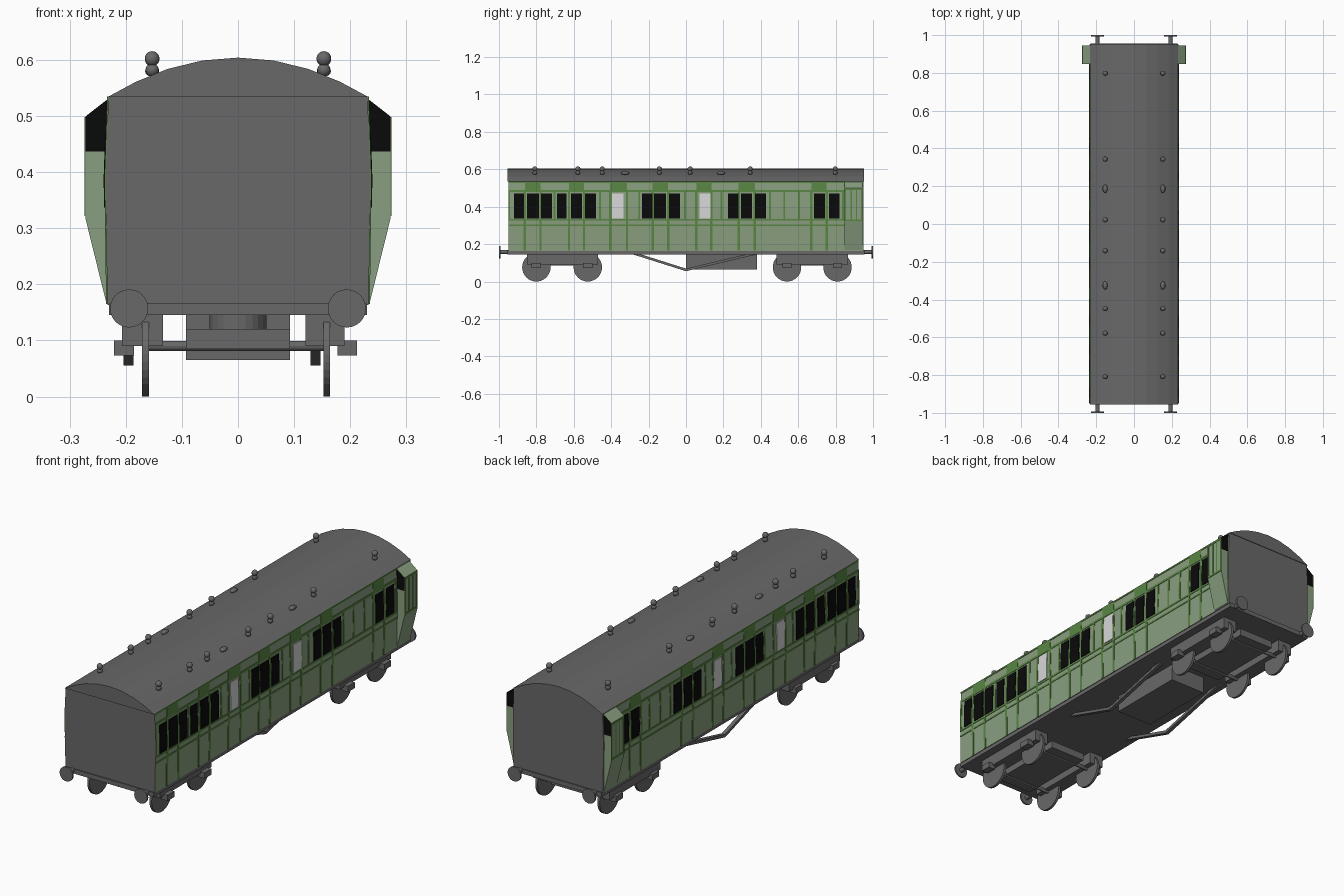
import bpy, bmesh, math
from mathutils import Matrix, Vector

if "Cube" in bpy.data.objects:
    bpy.data.objects.remove(bpy.data.objects["Cube"])


def material(name, rgb):
    m = bpy.data.materials.new(name)
    m.diffuse_color = (*rgb, 1)
    m.use_nodes = True
    m.node_tree.nodes["Principled BSDF"].inputs["Base Color"].default_value = m.diffuse_color
    return m


GREY = material("dark grey", (0.14, 0.14, 0.14))
PALE = material("pale green", (0.25, 0.345, 0.215))
GREEN = material("bead green", (0.10, 0.235, 0.055))
BLACK = material("window black", (0.003, 0.003, 0.003))
WHITE = material("frosted white", (0.68, 0.68, 0.68))


def finish(bm, name, mats, rule=None, smooth=False):
    bmesh.ops.recalc_face_normals(bm, faces=bm.faces)
    bm.normal_update()
    for f in bm.faces:
        f.smooth = smooth
        if rule:
            f.material_index = rule(f)
    me = bpy.data.meshes.new(name)
    bm.to_mesh(me)
    bm.free()
    for m in mats:
        me.materials.append(m)
    ob = bpy.data.objects.new(name, me)
    bpy.context.collection.objects.link(ob)
    return ob


def prism(bm, profile, y0, y1, s=1):
    """Extrude an x-z outline along y, s=-1 flips it to the other side."""
    a = [bm.verts.new((s * x, y0, z)) for x, z in profile]
    b = [bm.verts.new((s * x, y1, z)) for x, z in profile]
    bm.faces.new(a)
    bm.faces.new(b[::-1])
    n = len(a)
    for i in range(n):
        bm.faces.new((a[i], b[i], b[(i + 1) % n], a[(i + 1) % n]))


def box(bm, x0, x1, y0, y1, z0, z1):
    prism(bm, [(x0, z0), (x1, z0), (x1, z1), (x0, z1)], y0, y1)


def cyl(bm, c, r, depth, axis, seg=24):
    rot = {'X': Matrix.Rotation(math.pi / 2, 4, 'Y'),
           'Y': Matrix.Rotation(math.pi / 2, 4, 'X'), 'Z': Matrix()}[axis]
    bmesh.ops.create_cone(bm, cap_ends=True, segments=seg, radius1=r, radius2=r,
                          depth=depth, matrix=Matrix.Translation(c) @ rot)


def side_x(z):
    """Half width of the gently bowed side at height z."""
    if z < 0.39:
        return 0.233 + (z - 0.165) / 0.225 * 0.003
    return 0.236 - (z - 0.39) / 0.145 * 0.005


def plate(bm, y0, y1, z0, z1, out=0.002):
    """Thin plate following the bowed side, on both sides."""
    zs = [z0] + ([0.39] if z0 < 0.39 < z1 else []) + [z1]
    prof = [(side_x(z) + out, z) for z in zs] + [(side_x(z) - 0.002, z) for z in zs[::-1]]
    for s in (1, -1):
        prism(bm, prof, y0, y1, s)


# body: grey ends, pale green sides
bm = bmesh.new()
half = [(0.233, 0.163), (0.236, 0.39), (0.231, 0.535)]
prism(bm, half + [(-x, z) for x, z in half[::-1]], -0.95, 0.95)
finish(bm, "coach_body", [GREY, PALE], lambda f: 1 if abs(f.normal.x) > 0.7 else 0)

# faceted arched roof
bm = bmesh.new()
arc = [(0.232, 0.534), (0.182, 0.561), (0.125, 0.584), (0.063, 0.599)]
prism(bm, arc + [(0, 0.604)] + [(-x, z) for x, z in arc[::-1]], -0.955, 0.953)
finish(bm, "roof", [GREY])

# windows
bm = bmesh.new()
for y0, y1 in [(-.92, -.867), (-.85, -.787), (-.775, -.717), (-.69, -.64),
               (-.615, -.557), (-.54, -.482), (-.235, -.18), (-.17, -.107),
               (-.09, -.033), (.225, .28), (.295, .353), (.37, .428),
               (.685, .742), (.765, .822)]:
    plate(bm, y0, y1, 0.337, 0.47, 0.0035)
finish(bm, "dark_windows", [BLACK])
bm = bmesh.new()
for y0 in (-.395, .072):
    plate(bm, y0, y0 + .06, 0.337, 0.47, 0.0035)
finish(bm, "frosted_windows", [WHITE])

# beading: long rails, door edges and door tops
bm = bmesh.new()
for z0, z1 in [(.298, .306), (.325, .334), (.478, .489), (.527, .535)]:
    plate(bm, -.95, .85, z0, z1)
for y0, y1 in [(-.862, -.778), (-.625, -.545), (-.405, -.315), (-.178, -.095),
               (.055, .135), (.282, .368), (.67, .752)]:
    plate(bm, y0, y1, .489, .527)
    for y in (y0, y1):
        plate(bm, y - .006, y + .006, .165, .298)
        plate(bm, y - .006, y + .006, .306, .325)
        plate(bm, y - .006, y + .006, .334, .478)
for y in (-.945, -.703, -.46, -.25, -.005, .19, .45, .525, .605, .84):
    plate(bm, y - .005, y + .005, .334, .478)
finish(bm, "side_beading", [GREEN])

# guard lookouts: green below, black glazed ends above
bm = bmesh.new()
for s in (1, -1):
    prism(bm, [(.225, .168), (.235, .168), (.272, .318), (.272, .437), (.225, .437)], .848, .944, s)
finish(bm, "lookout_lower", [PALE])
bm = bmesh.new()
for s in (1, -1):
    prism(bm, [(.225, .437), (.272, .437), (.272, .499), (.231, .531), (.225, .531)], .848, .944, s)
finish(bm, "lookout_upper", [PALE, BLACK], lambda f: 1 if abs(f.normal.y) > 0.9 else 0)
bm = bmesh.new()
for s in (1, -1):
    for y0, y1, z0, z1 in [(.848, .944, .322, .332), (.848, .944, .488, .498), (.848, .856, .332, .488),
                           (.880, .888, .332, .488), (.908, .914, .332, .488), (.936, .944, .332, .488)]:
        prism(bm, [(.27, z0), (.274, z0), (.274, z1), (.27, z1)], y0, y1, s)
finish(bm, "lookout_beading", [GREEN])

# underframe floor and equipment box
bm = bmesh.new()
box(bm, -.23, .23, -.955, .955, .145, .166)
finish(bm, "underframe", [GREY])
bm = bmesh.new()
box(bm, -.093, .093, 0, .38, .065, .147)
finish(bm, "equipment_box", [GREY])

# truss rods: V-shaped bars, offset as seen from the front
bm = bmesh.new()
for x in (-.195, .138):
    path = [(-.30, .15), (0, .055), (.40, .15)]
    ring = [(y, z) for y, z in path] + [(y, z + .014) for y, z in path[::-1]]
    a = [bm.verts.new((x - .009, y, z)) for y, z in ring]
    b = [bm.verts.new((x + .009, y, z)) for y, z in ring]
    for q in ((0, 1, 4, 5), (1, 2, 3, 4)):
        bm.faces.new([a[i] for i in q])
        bm.faces.new([b[i] for i in q])
    for i in range(6):
        j = (i + 1) % 6
        bm.faces.new((a[i], a[j], b[j], b[i]))
finish(bm, "truss_rods", [GREY])

# bogies
for label, yc, axles in (("front", -.66, (-.80, -.525)), ("rear", .675, (.54, .81))):
    bm = bmesh.new()
    box(bm, -.207, -.134, yc - .19, yc + .19, .09, .146)
    box(bm, .12, .19, yc - .19, yc + .19, .09, .146)
    box(bm, -.093, .093, yc - .19, yc + .19, .085, .12)
    for y in axles:
        box(bm, -.221, -.185, y - .025, y + .025, .073, .1)
        box(bm, .177, .212, y - .025, y + .025, .073, .1)
    finish(bm, label + "_bogie_frame", [GREY])
    bm = bmesh.new()
    cyl(bm, (0, yc, .133), .051, .03, 'Z')
    finish(bm, label + "_bogie_pivot", [GREY])
    bm = bmesh.new()
    for y in axles:
        cyl(bm, (-.165, y, .076), .076, .012, 'X', 32)
        cyl(bm, (.158, y, .076), .076, .012, 'X', 32)
        cyl(bm, (0, y, .09), .009, .32, 'X', 12)
    finish(bm, label + "_wheels", [GREY])

# buffers
bm = bmesh.new()
for s in (1, -1):
    for x in (-.194, .194):
        cyl(bm, (x, s * .97, .157), .011, .05, 'Y', 12)
        cyl(bm, (x, s * .996, .157), .034, .008, 'Y')
finish(bm, "buffers", [GREY])

# roof ventilators: seven tall, two low, on each side
bm = bmesh.new()
for x in (-.153, .153):
    for y in (-.808, -.578, -.448, -.142, .022, .343, .798):
        for z, r in ((.582, .012), (.602, .0135)):
            bmesh.ops.create_uvsphere(bm, u_segments=14, v_segments=10, radius=r,
                                      matrix=Matrix.Translation((x, y, z)))
    for y in (-.325, .187):
        bmesh.ops.create_uvsphere(
            bm, u_segments=14, v_segments=8, radius=1,
            matrix=Matrix.Translation((x, y, .58)) @ Matrix.Diagonal((.013, .022, .01, 1)))
finish(bm, "roof_vents", [GREY], smooth=True)
